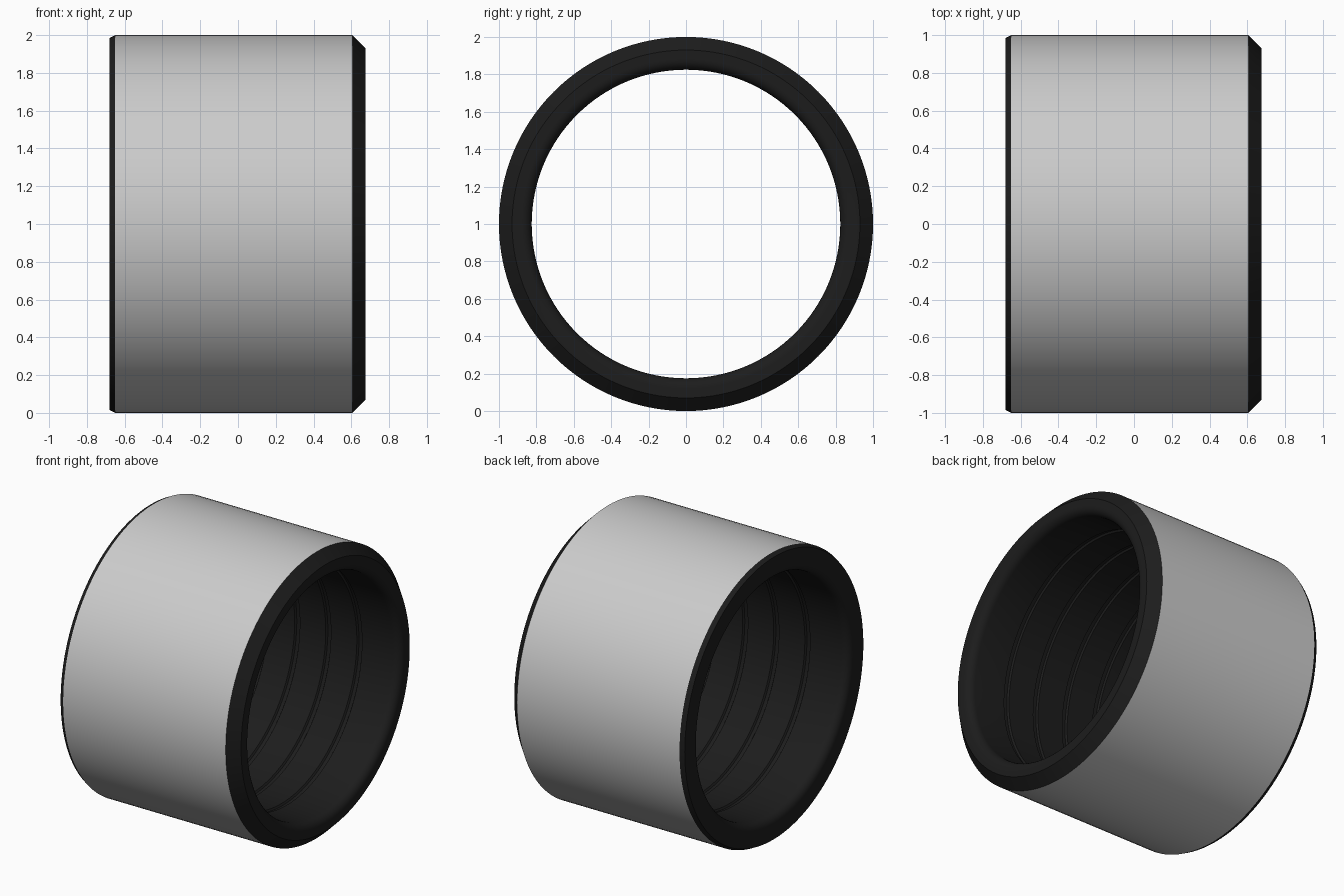
import bpy, bmesh, math

if "Cube" in bpy.data.objects:
    bpy.data.objects.remove(bpy.data.objects["Cube"])

SEG = 128

def lathe(name, profile, closed=False):
    """Spin (x, radius) points around the x axis, centred at z = 1."""
    bm = bmesh.new()
    rings = []
    for x, r in profile:
        rings.append([bm.verts.new((x, r * math.cos(2 * math.pi * i / SEG),
                                    1 + r * math.sin(2 * math.pi * i / SEG)))
                      for i in range(SEG)])
    pairs = list(zip(rings, rings[1:]))
    if closed:
        pairs.append((rings[-1], rings[0]))
    for a, b in pairs:
        for i in range(SEG):
            j = (i + 1) % SEG
            bm.faces.new((a[i], b[i], b[j], a[j]))
    mesh = bpy.data.meshes.new(name)
    bm.to_mesh(mesh)
    bm.free()
    ob = bpy.data.objects.new(name, mesh)
    bpy.context.collection.objects.link(ob)
    bpy.ops.object.select_all(action='DESELECT')
    ob.select_set(True)
    bpy.context.view_layer.objects.active = ob
    bpy.ops.object.shade_smooth_by_angle(angle=math.radians(25))
    return ob

# Grey outer band (normals outward)
lathe("outer_sleeve", [(0.605, 1.0), (-0.65, 1.0)])

# Black liner: left bevel, left face, bore, right face, right chamfer
def rounded_lip(cx, start, end, n=6):
    return [(cx + 0.055 * math.cos(t), 0.88 + 0.055 * math.sin(t))
            for t in (math.radians(start + (end - start) * k / n) for k in range(n + 1))]

bore = []
for x in (-0.36, -0.12, 0.12, 0.36):          # shallow bore grooves
    bore += [(x - 0.02, 0.825), (x - 0.012, 0.837), (x + 0.012, 0.837), (x + 0.02, 0.825)]

profile = ([(-0.65, 1.0), (-0.68, 0.985)]
           + rounded_lip(-0.625, 180, 270) + bore + rounded_lip(0.62, 270, 360)
           + [(0.675, 0.93), (0.605, 1.0)])
liner = lathe("inner_liner", profile)

mat = bpy.data.materials.new("black")
mat.diffuse_color = (0.012, 0.012, 0.012, 1)
mat.use_nodes = True
mat.node_tree.nodes["Principled BSDF"].inputs["Base Color"].default_value = mat.diffuse_color
liner.data.materials.append(mat)

# Make both shells face the right way
for ob, outward in ((bpy.data.objects["outer_sleeve"], True), (liner, False)):
    bm = bmesh.new()
    bm.from_mesh(ob.data)
    bm.normal_update()
    # the first strip of each shell lies on the outside
    bm.faces.ensure_lookup_table()
    f = bm.faces[0]
    c = f.calc_center_median()
    if f.normal.y * c.y + f.normal.z * (c.z - 1) < 0:
        bmesh.ops.reverse_faces(bm, faces=bm.faces[:])
    bm.to_mesh(ob.data)
    bm.free()
